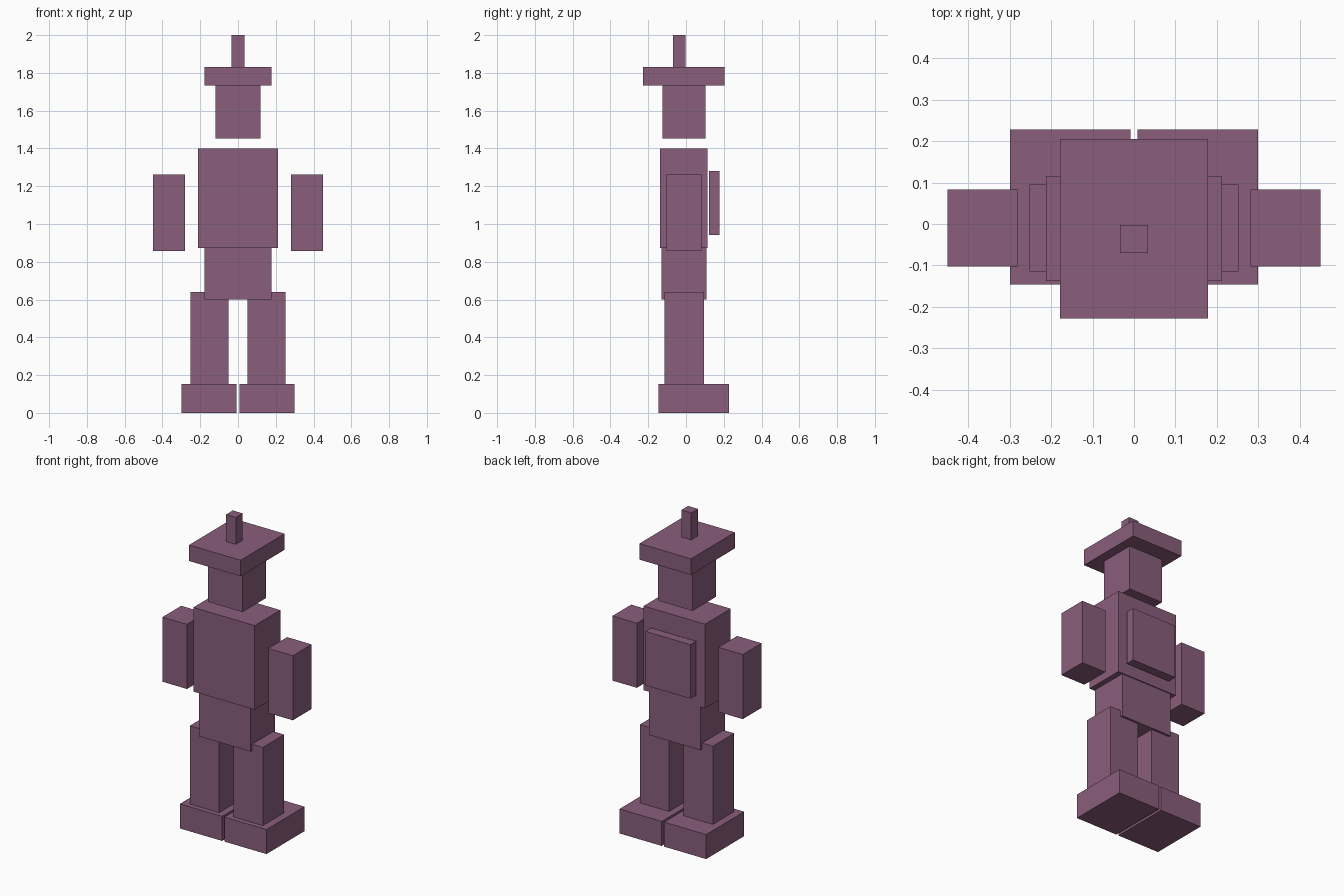
import bpy
import bmesh
from mathutils import Vector

cube = bpy.data.objects.get("Cube")
if cube:
    bpy.data.objects.remove(cube, do_unlink=True)

# One flat colour for the whole figure
plum = bpy.data.materials.new("dusty_plum")
plum.use_nodes = True
colour = (0.254, 0.112, 0.202, 1)
plum.diffuse_color = colour
plum.node_tree.nodes["Principled BSDF"].inputs["Base Color"].default_value = colour


def box(name, x, y, z):
    """Axis-aligned block given its (min, max) range on each axis."""
    low, high = (Vector(corner) for corner in zip(x, y, z))
    bm = bmesh.new()
    bmesh.ops.create_cube(bm, size=1)
    bmesh.ops.scale(bm, vec=high - low, verts=bm.verts)
    mesh = bpy.data.meshes.new(name)
    bm.to_mesh(mesh)
    bm.free()
    mesh.materials.append(plum)
    obj = bpy.data.objects.new(name, mesh)
    obj.location = (low + high) / 2
    bpy.context.collection.objects.link(obj)


def centred(name, half_width, y, z):
    box(name, (-half_width, half_width), y, z)


def pair(name, x, y, z):
    """Block on the left side and its mirror on the right."""
    box("left_" + name, x, y, z)
    box("right_" + name, (-x[1], -x[0]), y, z)


# Shared joint heights
sole_top, waist, brim = 0.153, 0.874, 1.732
hat_top = 1.832

# Legs and feet
pair("foot", (0.008, 0.299), (-0.146, 0.228), (0, sole_top))
pair("leg", (0.05, 0.252), (-0.115, 0.095), (sole_top, 0.641))

# Body and backpack
centred("pelvis", 0.178, (-0.13, 0.109), (0.601, waist))
centred("torso", 0.212, (-0.138, 0.115), (waist, 1.399))
centred("backpack", 0.155, (0.122, 0.178), (0.943, 1.28))

# Arms
pair("arm", (0.281, 0.45), (-0.102, 0.083), (0.858, 1.261))

# Head, flat hat and its post
centred("head", 0.119, (-0.124, 0.104), (1.453, brim))
centred("hat", 0.178, (-0.228, 0.205), (brim, hat_top))
centred("hat_post", 0.034, (-0.07, -0.003), (hat_top, 2))
